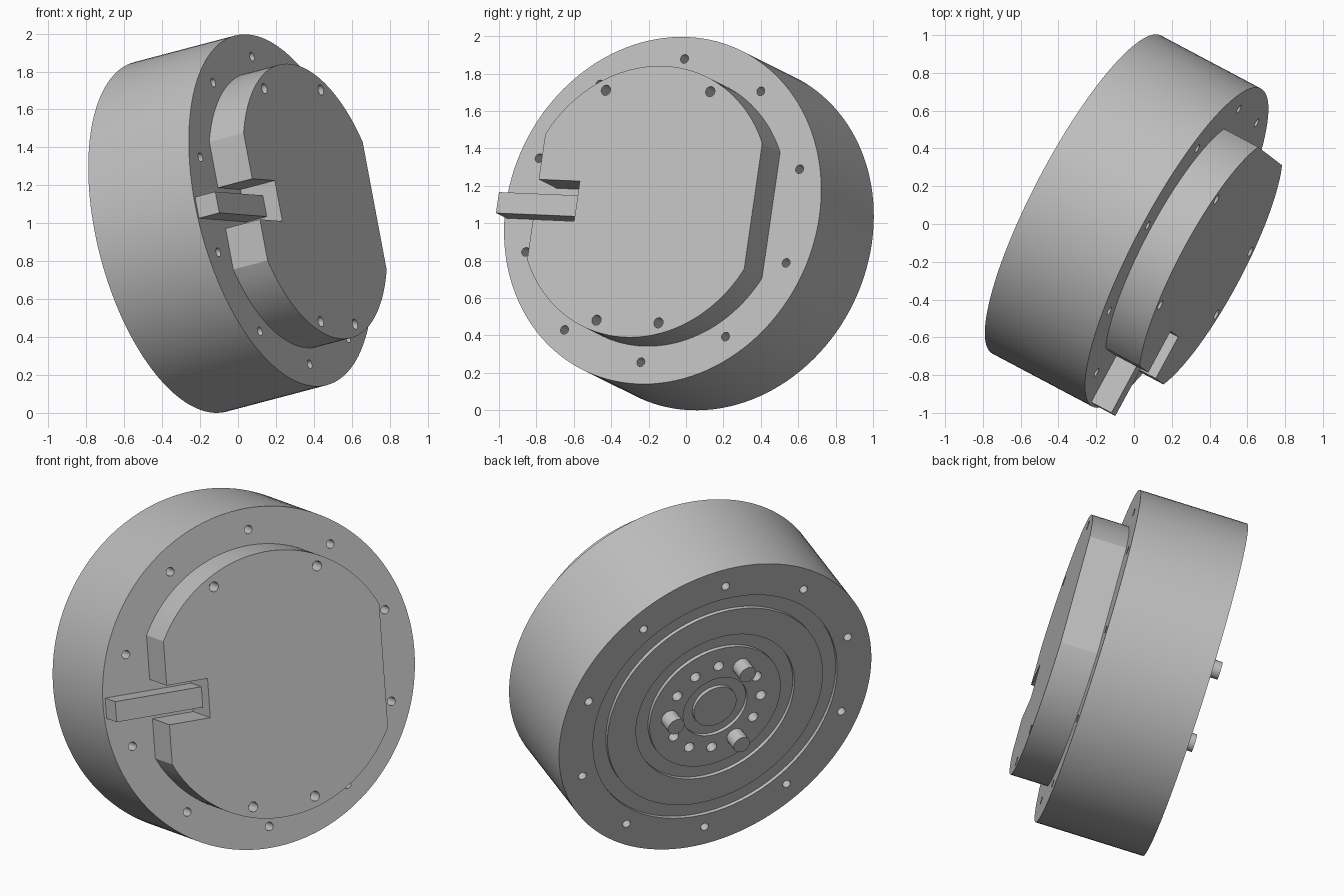
import bpy, bmesh, math
from mathutils import Matrix, Vector

if "Cube" in bpy.data.objects:
    bpy.data.objects.remove(bpy.data.objects["Cube"])

# Tilted frame: local z is the housing axis, origin at the front face centre
axis = Vector((0.86, -0.456, 0.227)).normalized()
up = Vector((-0.173, 0.135, 0.976))
up = (up - axis * up.dot(axis)).normalized()
side = up.cross(axis)
FRAME = Matrix((side, up, axis)).transposed().to_4x4()
FRAME.translation = Vector((0.226, -0.125, 1.068))

RADIUS, DEPTH = 0.953, 0.616
COVER_R, COVER_FLAT, COVER_H = 0.745, 0.66, 0.21
KEY_Y = -0.013

grey = bpy.data.materials.new("plain_grey")
grey.use_nodes = True
grey.diffuse_color = (0.52, 0.52, 0.52, 1)
grey.node_tree.nodes["Principled BSDF"].inputs["Base Color"].default_value = (0.52, 0.52, 0.52, 1)


def finish(bm, name):
    bmesh.ops.recalc_face_normals(bm, faces=bm.faces[:])
    bm.transform(FRAME)
    mesh = bpy.data.meshes.new(name)
    bm.to_mesh(mesh)
    bm.free()
    obj = bpy.data.objects.new(name, mesh)
    bpy.context.collection.objects.link(obj)
    mesh.materials.append(grey)
    return obj


def activate(obj):
    bpy.ops.object.select_all(action="DESELECT")
    obj.select_set(True)
    bpy.context.view_layer.objects.active = obj


def smooth(obj):
    activate(obj)
    bpy.ops.object.shade_smooth_by_angle(angle=math.radians(25))


def lathe(name, profile, steps=128):
    bm = bmesh.new()
    verts = [bm.verts.new((r, 0, z)) for r, z in profile]
    edges = [bm.edges.new(pair) for pair in zip(verts, verts[1:])]
    bmesh.ops.spin(bm, geom=verts + edges, axis=(0, 0, 1), cent=(0, 0, 0),
                   angle=math.tau, steps=steps, use_duplicate=False)
    bmesh.ops.remove_doubles(bm, verts=bm.verts[:], dist=1e-5)
    return finish(bm, name)


def rods(name, angles, ring, radius, z_low, z_high):
    bm = bmesh.new()
    for deg in angles:
        a = math.radians(deg)
        place = Matrix.Translation((ring * math.cos(a), ring * math.sin(a), (z_low + z_high) / 2))
        bmesh.ops.create_cone(bm, cap_ends=True, segments=24, radius1=radius, radius2=radius,
                              depth=z_high - z_low, matrix=place)
    return finish(bm, name)


def cut(obj, cutter):
    mod = obj.modifiers.new("holes", "BOOLEAN")
    mod.operation = "DIFFERENCE"
    mod.solver = "EXACT"
    mod.object = cutter
    activate(obj)
    bpy.ops.object.modifier_apply(modifier=mod.name)
    bpy.data.objects.remove(cutter)


# Round housing with three shallow ring grooves in its back
back, floor = -DEPTH, -DEPTH + 0.02
profile = [(0, back)]
for inner, outer in ((0.13, 0.195), (0.40, 0.483), (0.657, 0.745)):
    profile += [(inner, back), (inner, floor), (outer, floor), (outer, back)]
profile += [(RADIUS, back), (RADIUS, 0), (0, 0)]
housing = lathe("housing", profile)

# Bolt holes around both rims and the ring of holes in the hub
rim = [18 + 36 * i for i in range(10)]
hub = [30 * i for i in range(12) if i % 4]
cut(housing, rods("front_rim_holes", rim, 0.833, 0.024, -0.15, 0.05))
cut(housing, rods("back_rim_holes", rim, 0.833, 0.024, back - 0.05, back + 0.15))
cut(housing, rods("hub_holes", hub, 0.28, 0.03, back - 0.05, back + 0.1))
smooth(housing)

# Three drive pins on the hub
smooth(rods("drive_pins", (0, 120, 240), 0.28, 0.05, back - 0.085, back + 0.02))

# Front cover: a disc with two flat sides and a key slot
start = math.acos(COVER_FLAT / COVER_R)
arc = [start + (math.pi - 2 * start) * i / 48 for i in range(49)]
upper = [(COVER_R * math.cos(a), COVER_R * math.sin(a)) for a in arc]
lower = [(x, -y) for x, y in reversed(upper)]
slot_in, slot_half = -0.41, 0.11
slot = [(-COVER_FLAT, KEY_Y + slot_half), (slot_in, KEY_Y + slot_half),
        (slot_in, KEY_Y - slot_half), (-COVER_FLAT, KEY_Y - slot_half)]
bm = bmesh.new()
face = bm.faces.new([bm.verts.new((x, y, 0)) for x, y in upper + slot + lower])
top = bmesh.ops.extrude_face_region(bm, geom=[face])["geom"]
bmesh.ops.translate(bm, vec=(0, 0, COVER_H), verts=[g for g in top if isinstance(g, bmesh.types.BMVert)])
cover = finish(bm, "front_cover")
cut(cover, rods("cover_holes", (64, 119, 254, 286), 0.685, 0.028, COVER_H - 0.1, COVER_H + 0.05))
smooth(cover)

# Square key bar lying in the slot and reaching the rim
bm = bmesh.new()
bmesh.ops.create_cube(bm, size=1, matrix=Matrix.Translation((-0.672, KEY_Y - 0.008, 0.062))
                      @ Matrix.Diagonal((0.53, 0.115, 0.124, 1)))
finish(bm, "key_bar")
